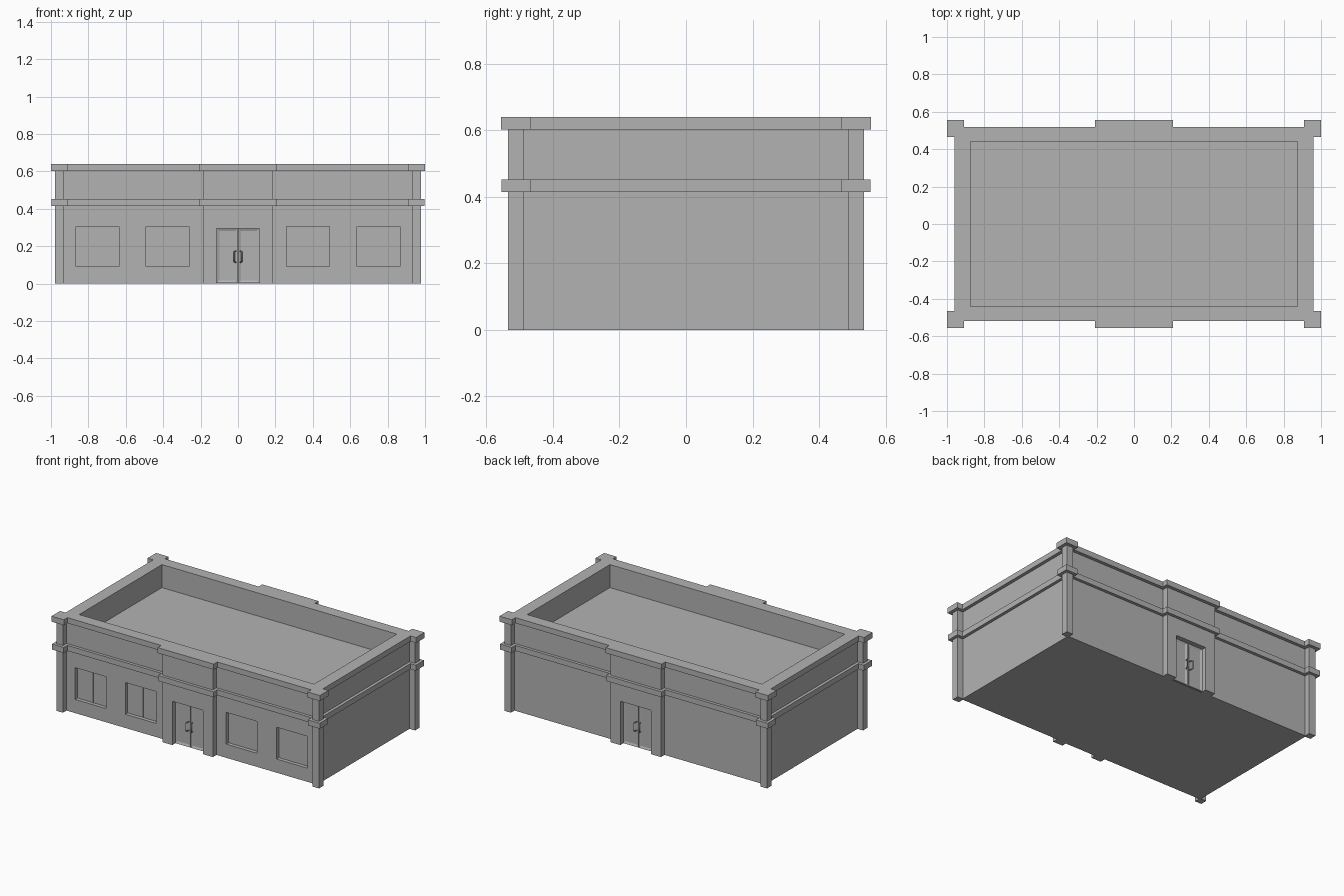
import bpy, bmesh
from mathutils import Vector

cube = bpy.data.objects.get("Cube")
if cube:
    bpy.data.objects.remove(cube, do_unlink=True)

# One flat grey for the whole building
GREY = (0.45, 0.45, 0.45, 1)
grey = bpy.data.materials.new("plain_grey")
grey.use_nodes = True
grey.diffuse_color = GREY
grey.node_tree.nodes["Principled BSDF"].inputs["Base Color"].default_value = GREY


def finish(name, bm):
    bmesh.ops.recalc_face_normals(bm, faces=bm.faces)
    mesh = bpy.data.meshes.new(name)
    bm.to_mesh(mesh)
    bm.free()
    mesh.materials.append(grey)
    obj = bpy.data.objects.new(name, mesh)
    bpy.context.collection.objects.link(obj)
    return obj


def prism(name, outline, z0, z1):
    bm = bmesh.new()
    base = bm.faces.new([bm.verts.new((x, y, z0)) for x, y in outline])
    out = bmesh.ops.extrude_face_region(bm, geom=[base], use_keep_orig=True)
    top = [v for v in out["geom"] if isinstance(v, bmesh.types.BMVert)]
    bmesh.ops.translate(bm, vec=(0, 0, z1 - z0), verts=top)
    return finish(name, bm)


def box(name, x0, x1, y0, y1, z0, z1):
    return prism(name, [(x0, y0), (x1, y0), (x1, y1), (x0, y1)], z0, z1)


def plan(g):
    """Building outline with corner pillars and centre bays, grown by g."""
    q = [(0.187 + g, 0.535 + g), (0.187 + g, 0.497 + g),
         (0.93 - g, 0.497 + g), (0.93 - g, 0.535 + g),
         (0.978 + g, 0.535 + g), (0.978 + g, 0.488 - g),
         (0.937 + g, 0.488 - g)]
    right = q + [(x, -y) for x, y in reversed(q)]
    return right + [(-x, y) for x, y in reversed(right)]


def cut(target, cutter):
    mod = target.modifiers.new("cut", "BOOLEAN")
    mod.operation = "DIFFERENCE"
    mod.solver = "EXACT"
    mod.object = cutter
    cutter.hide_render = True
    bpy.context.view_layer.objects.active = target
    bpy.ops.object.modifier_apply(modifier=mod.name)


# Main masses
walls = prism("walls", plan(0), 0, 0.603)
middle_band = prism("middle_band", plan(0.02), 0.415, 0.452)
top_band = prism("top_band", plan(0.022), 0.603, 0.64)

# Sunken flat roof behind the parapet
well = box("roof_cutter", -0.875, 0.875, -0.44, 0.44, 0.485, 0.8)
cut(walls, well)
cut(top_band, well)
cutters = [well]

# Door recesses, front and back
DOOR_Y = 0.495
for s in (-1, 1):
    y0, y1 = sorted((s * DOOR_Y, s * 0.7))
    cutters.append(box("door_cutter", -0.115, 0.115, y0, y1, -0.1, 0.295))
    cut(walls, cutters[-1])

# Window recesses on the front, with thin centre bars
PANE_Y = -0.472
for x, bar in ((-0.75, True), (-0.377, True), (0.374, False), (0.75, True)):
    cutters.append(box("window_cutter", x - 0.115, x + 0.115, -0.7, PANE_Y, 0.092, 0.306))
    cut(walls, cutters[-1])
    if bar:
        box("window_bar", x - 0.003, x + 0.003, PANE_Y - 0.004, PANE_Y + 0.002, 0.092, 0.306)

for c in cutters:
    bpy.data.objects.remove(c, do_unlink=True)


def door_leaf(name, side, s):
    """Leaf with a shallow recessed panel on its outer face."""
    x0, x1 = sorted((side * 0.002, side * 0.114))
    y0, y1 = sorted((s * (DOOR_Y - 0.003), s * (DOOR_Y + 0.01)))
    leaf = box(name, x0, x1, y0, y1, 0.002, 0.294)
    bm = bmesh.new()
    bm.from_mesh(leaf.data)
    outer = [f for f in bm.faces if f.normal.y * s > 0.9]
    bmesh.ops.inset_region(bm, faces=outer, thickness=0.02, depth=-0.006)
    bm.to_mesh(leaf.data)
    bm.free()


def handle(name, side, s):
    """Bent square bar fixed to the leaf at both ends."""
    y = DOOR_Y + 0.008
    path = [(0.012, y, 0.113), (0.021, y + 0.024, 0.117),
            (0.021, y + 0.024, 0.17), (0.012, y, 0.174)]
    curve = bpy.data.curves.new(name, "CURVE")
    curve.dimensions = "3D"
    curve.bevel_depth = 0.004
    curve.bevel_resolution = 0
    curve.use_fill_caps = True
    spline = curve.splines.new("POLY")
    spline.points.add(len(path) - 1)
    for p, (px, py, pz) in zip(spline.points, path):
        p.co = (side * px, s * py, pz, 1)
    curve.materials.append(grey)
    bpy.context.collection.objects.link(bpy.data.objects.new(name, curve))


for s, face in ((-1, "front"), (1, "back")):
    for side, hand in ((1, "left"), (-1, "right")):
        door_leaf(f"{face}_door_{hand}", side, s)
        handle(f"{face}_handle_{hand}", side, s)
